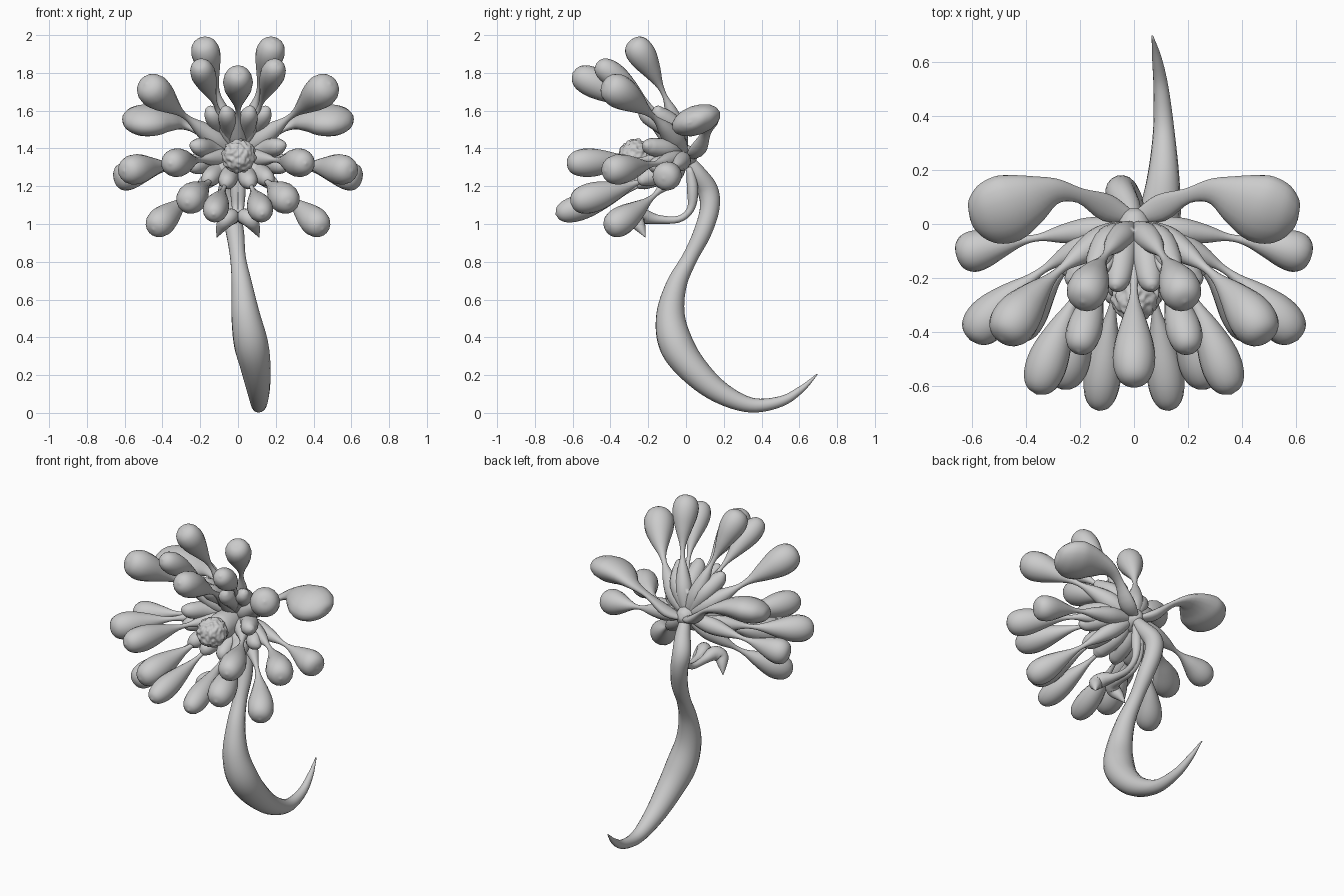
import bpy, bmesh, math
from mathutils import Vector, noise

if "Cube" in bpy.data.objects:
    bpy.data.objects.remove(bpy.data.objects["Cube"])

SIDES = 16


def catmull(p, steps):
    """Smooth samples of (x, y, z, radius) control points."""
    q = [Vector(a) for a in p]
    q = [q[0] * 2 - q[1]] + q + [q[-1] * 2 - q[-2]]
    out = []
    for i in range(1, len(q) - 2):
        a, b, c, d = q[i - 1:i + 3]
        for k in range(steps):
            t = k / steps
            out.append(0.5 * (b * 2 + (c - a) * t + (a * 2 - b * 5 + c * 4 - d) * t * t
                              + (b * 3 - a - c * 3 + d) * t ** 3))
    return out + [q[-2]]


def tube(name, pts, flat=1.0, ref=(0, 0, 1), steps=4, mirror=False):
    """Swept round body with varying radius; flat squashes along ref."""
    s = catmull(pts, steps)
    c = [v.to_3d() for v in s]
    bm = bmesh.new()
    rings, up = [], Vector(ref)
    for i, v in enumerate(s):
        tan = (c[min(i + 1, len(c) - 1)] - c[max(i - 1, 0)]).normalized()
        up = (up - tan * up.dot(tan)).normalized()
        side = tan.cross(up)
        r = max(v[3], 0.0015)
        rings.append([bm.verts.new(c[i] + side * r * math.cos(a) + up * r * flat * math.sin(a))
                      for a in (2 * math.pi * k / SIDES for k in range(SIDES))])
    for a, b in zip(rings, rings[1:]):
        for k in range(SIDES):
            j = (k + 1) % SIDES
            bm.faces.new((a[k], a[j], b[j], b[k]))
    bm.faces.new(rings[0][::-1])
    bm.faces.new(rings[-1])
    return finish(name, bm, mirror)


def finish(name, bm, mirror=False):
    bmesh.ops.recalc_face_normals(bm, faces=bm.faces)
    me = bpy.data.meshes.new(name)
    bm.to_mesh(me)
    bm.free()
    me.polygons.foreach_set("use_smooth", [True] * len(me.polygons))
    ob = bpy.data.objects.new(name, me)
    bpy.context.collection.objects.link(ob)
    if mirror:
        ob.modifiers.new("mirror", 'MIRROR').use_axis[0] = True
    return ob


HUB = Vector((0, -.01, 1.36))
# position along the petal, radius: swollen base, thin neck, pear-shaped bulb
PROFILE = [(0, .015), (.1, .04), (.22, .052), (.36, .036), (.48, .015), (.58, .02),
           (.7, .049), (.81, .074), (.89, .08), (.95, .068), (.985, .042), (1, .002)]


def petal(name, tip, size=1.0, mirror=True):
    tip = Vector(tip)
    d = tip - HUB
    mid = HUB + Vector((d.x * .6, d.y * .25, d.z * .55))
    pts = []
    for t, r in PROFILE:
        p = HUB * (1 - t) ** 2 + mid * 2 * t * (1 - t) + tip * t * t
        pts.append((*p, r * size))
    tube(name, pts, ref=(0, .3, 1) if abs(d.z) < .3 else (0, 1, 0), mirror=mirror)


# Long bulbed petals, right half mirrored to the left
TIPS = [(.19, -.29, 1.975), (.205, -.475, 1.85), (.49, -.43, 1.745), (.655, -.12, 1.24),
        (.605, -.43, 1.28), (.36, -.63, 1.32), (.27, -.61, 1.11), (.13, -.69, 1.05),
        (.45, -.42, .97)]
SIZES = [.95, .82, 1.1, .95, 1.0, .95, 1.0, .85, .95]
for i, (tip, sz) in enumerate(zip(TIPS, SIZES)):
    petal(f"petal_{i + 1}", tip, sz)
petal("petal_top_center", (0, -.6, 1.8), .98, mirror=False)

# Wide flattened side petals at the back
tube("wide_petal", [(0, .02, 1.35, .02), (.1, .06, 1.39, .05), (.2, .105, 1.48, .028),
                    (.29, .12, 1.53, .05), (.38, .09, 1.55, .1), (.46, .06, 1.55, .133),
                    (.53, .04, 1.545, .124), (.575, .027, 1.54, .09), (.598, .02, 1.537, .05),
                    (.606, .018, 1.536, .002)],
     flat=.58, mirror=True)

# Short inner petals round the center
INNER = [(.07, -.24, 1.62), (.16, -.16, 1.62), (.25, -.22, 1.42), (.27, -.18, 1.3),
         (.18, -.25, 1.22), (.07, -.27, 1.2)]
for i, tip in enumerate(INNER):
    t = Vector(tip)
    m = HUB.lerp(t, .55) + Vector((0, .04, 0))
    n = HUB.lerp(t, .82)
    tube(f"inner_petal_{i + 1}", [(*HUB, .02), (*m, .05), (*n, .047), (*HUB.lerp(t, .96), .025),
                                  (*t, .002)], mirror=True)

# Rough seed ball in the middle
bm = bmesh.new()
bmesh.ops.create_icosphere(bm, subdivisions=5, radius=.088)
for v in bm.verts:
    v.co *= 1 + .14 * noise.noise(v.co * 45)
    v.co += Vector((.005, -.27, 1.36))
finish("seed_ball", bm)

# Core that carries the ball
tube("core", [(0, .06, 1.36, .01), (0, .03, 1.36, .05), (0, -.08, 1.36, .08),
              (0, -.2, 1.36, .075), (0, -.25, 1.36, .02)])

# Forked lip below the flower: flat sheet arching forward, then two points turned down
tube("lip", [(.005, .02, 1.3, .02), (.01, .035, 1.18, .03), (.012, .025, 1.08, .02),
             (.015, -.04, 1.025, .018), (.022, -.15, 1.025, .024), (.035, -.23, 1.04, .042),
             (.065, -.262, 1.02, .042), (.09, -.24, .98, .028), (.112, -.215, .93, .002)],
     mirror=True)

# Curved stem tapering to a tail
tube("stem", [(0, .0, 1.36, .025), (-.02, .06, 1.27, .045), (-.05, .115, 1.18, .055),
              (-.04, .125, 1.08, .052), (-.015, .085, .95, .048), (0, .02, .82, .042),
              (.02, -.05, .68, .055), (.04, -.082, .52, .076), (.068, -.055, .37, .091),
              (.093, .03, .24, .08), (.108, .17, .115, .06), (.11, .34, .042, .04),
              (.1, .5, .06, .028), (.085, .61, .125, .018), (.068, .695, .205, .003)], steps=6)
